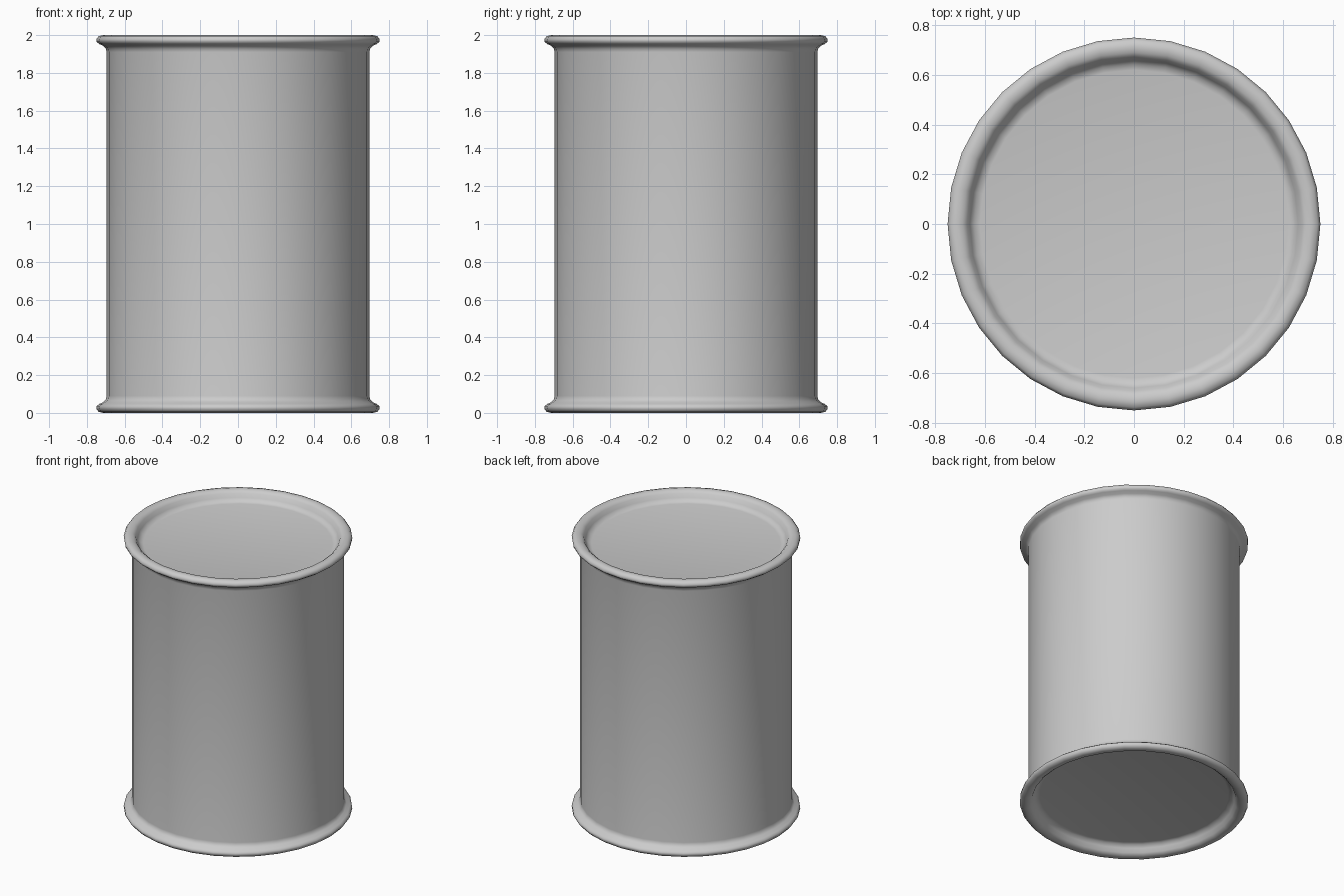
import bpy, bmesh, math

cube = bpy.data.objects.get("Cube")
if cube:
    bpy.data.objects.remove(cube)

SIDES = 32
HEIGHT = 2.0

# One flat metal colour
metal = bpy.data.materials.new("grey_metal")
metal.use_nodes = True
grey = (0.6, 0.6, 0.6, 1)
metal.diffuse_color = grey
metal.node_tree.nodes["Principled BSDF"].inputs["Base Color"].default_value = grey


def lathe(name, profile):
    """Spin (radius, height) points around z; zero radius closes an end."""
    bm = bmesh.new()
    verts = [bm.verts.new((r, 0, z)) for r, z in profile]
    edges = [bm.edges.new(pair) for pair in zip(verts, verts[1:])]
    bmesh.ops.spin(bm, geom=verts + edges, cent=(0, 0, 0), axis=(0, 0, 1),
                   angle=math.tau, steps=SIDES, use_merge=True)
    bmesh.ops.remove_doubles(bm, verts=bm.verts, dist=0.0005)
    bmesh.ops.recalc_face_normals(bm, faces=bm.faces)
    mesh = bpy.data.meshes.new(name)
    bm.to_mesh(mesh)
    bm.free()
    obj = bpy.data.objects.new(name, mesh)
    bpy.context.collection.objects.link(obj)
    mesh.materials.append(metal)
    mesh.shade_smooth()
    return obj


# Recessed end panel, rolled rim and neck, from the centre outwards
lower_end = [(0, 0.07), (0.62, 0.07), (0.643, 0.065), (0.66, 0.045),
             (0.672, 0.018), (0.69, 0.004), (0.715, 0), (0.738, 0.006),
             (0.75, 0.022), (0.748, 0.036), (0.735, 0.047),
             (0.712, 0.058), (0.699, 0.073), (0.696, 0.09)]

# The can: the lower end mirrored to the top, with a straight wall between
upper_end = [(r, HEIGHT - z) for r, z in reversed(lower_end)]
lathe("can_body", lower_end + upper_end)
